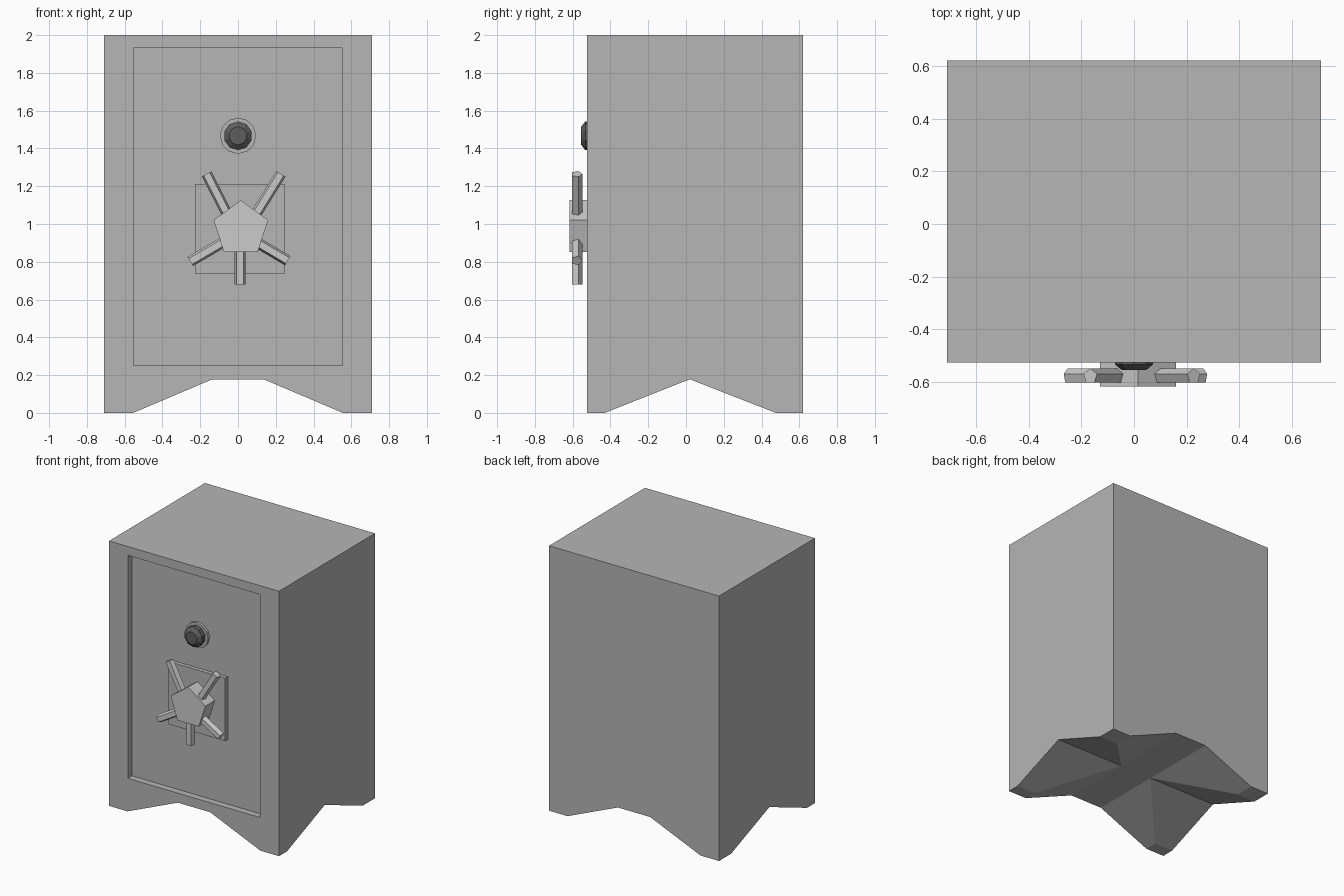
import bpy, bmesh
from math import sin, cos, pi
from mathutils import Vector

if "Cube" in bpy.data.objects:
    bpy.data.objects.remove(bpy.data.objects["Cube"])

FRONT, BACK, PANEL = -0.525, 0.62, -0.475


def grey(name, v):
    mat = bpy.data.materials.new(name)
    mat.diffuse_color = (v, v, v, 1)
    mat.use_nodes = True
    mat.node_tree.nodes["Principled BSDF"].inputs["Base Color"].default_value = mat.diffuse_color
    return mat


BODY, METAL, DARK = grey("body_grey", .465), grey("handle_grey", .6), grey("dark_grey", .11)


def loft(name, rings, mat=BODY):
    """Solid skinned through rings of equal point counts, capped at both ends."""
    bm = bmesh.new()
    vs = [[bm.verts.new(p) for p in r] for r in rings]
    n = len(vs[0])
    for a, b in zip(vs, vs[1:]):
        for i in range(n):
            j = (i + 1) % n
            bm.faces.new((a[i], a[j], b[j], b[i]))
    bm.faces.new(vs[0])
    bm.faces.new(vs[-1])
    bmesh.ops.recalc_face_normals(bm, faces=bm.faces)
    me = bpy.data.meshes.new(name)
    bm.to_mesh(me)
    bm.free()
    me.materials.append(mat)
    ob = bpy.data.objects.new(name, me)
    bpy.context.collection.objects.link(ob)
    return ob


def box(name, x0, x1, y0, y1, z0, z1):
    return loft(name, [[(x0, y, z0), (x1, y, z0), (x1, y, z1), (x0, y, z1)] for y in (y0, y1)])


def disc(x, z, y, r, n, start=pi / 2):
    return [(x + r * cos(start + 2 * pi * i / n), y, z + r * sin(start + 2 * pi * i / n)) for i in range(n)]


def boolean(ob, cutter, operation):
    mod = ob.modifiers.new(operation, 'BOOLEAN')
    mod.operation, mod.object, mod.solver = operation, cutter, 'EXACT'
    bpy.context.view_layer.objects.active = ob
    bpy.ops.object.modifier_apply(modifier=mod.name)
    bpy.data.objects.remove(cutter)


# Body: front arch profile intersected with side arch profile
front = [(-.71, 0), (-.555, 0), (-.135, .178), (.135, .178), (.555, 0), (.71, 0), (.71, 2), (-.71, 2)]
side = [(FRONT, 0), (-.43, 0), (.02, .178), (.475, 0), (BACK, 0), (BACK, 2.2), (FRONT, 2.2)]
body = loft("safe_body", [[(x, y, z) for x, z in front] for y in (-1, 1)])
cut = loft("side_profile", [[(x, y, z) for y, z in side] for x in (-1, 1)])
boolean(body, cut, 'INTERSECT')

# Recessed door panel
cut = box("door_recess", -.553, .552, -1, PANEL, .25, 1.933)
boolean(body, cut, 'DIFFERENCE')

# Plate behind the handle
box("handle_plate", -.227, .247, -.505, PANEL + .01, .738, 1.212)

# Combination dial: flange and faceted knob
loft("dial_flange", [disc(0, 1.467, y, .096, 12) for y in (PANEL + .01, -.495)])
loft("dial_knob", [disc(0, 1.467, y, r, 10) for y, r in
                   ((PANEL, .076), (-.533, .076), (-.555, .048))], DARK)

# Pentagonal handle hub
loft("handle_hub", [disc(.015, .974, y, .152, 5) for y in (-.5, -.617)], METAL)

# Five pentagonal handle spokes, flat side to the front
spokes = [((.05, .98), (.227, 1.265)), ((-.02, .98), (-.166, 1.265)),
          ((-.05, .92), (-.252, .802)), ((.07, .92), (.263, .806)),
          ((.011, .95), (.011, .68))]
for k, (a, b) in enumerate(spokes):
    a, b = Vector((a[0], -.578, a[1])), Vector((b[0], -.578, b[1]))
    across = (b - a).normalized().cross(Vector((0, 1, 0)))
    section = [across * (.03 * sin(2 * pi * i / 5)) + Vector((0, .03 * cos(2 * pi * i / 5), 0))
               for i in range(5)]
    loft(f"handle_spoke_{k + 1}", [[p + s for s in section] for p in (a, b)], METAL)
